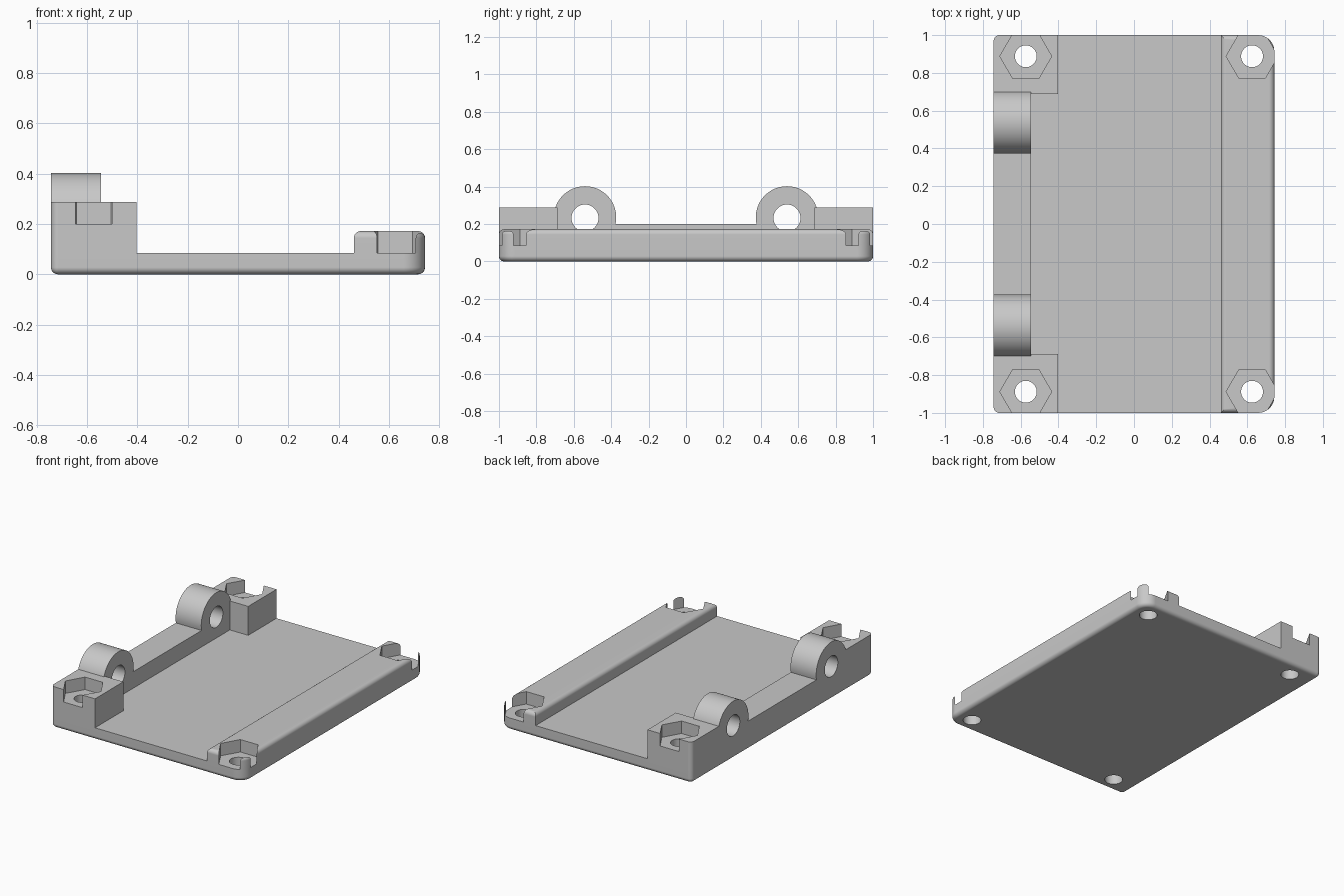
import bpy, bmesh, math
from mathutils import Matrix

if "Cube" in bpy.data.objects:
    bpy.data.objects.remove(bpy.data.objects["Cube"], do_unlink=True)

GREY = (0.58, 0.58, 0.58, 1)
mat = bpy.data.materials.new("light grey plastic")
mat.use_nodes = True
mat.diffuse_color = GREY
mat.node_tree.nodes["Principled BSDF"].inputs["Base Color"].default_value = GREY

X, FLOOR, BAR_TOP, RAIL_TOP, BLOCK_TOP = 0.743, 0.085, 0.172, 0.2, 0.287
BAR_X, RAIL_X, BLOCK_X, BLOCK_Y = 0.46, -0.545, -0.403, 0.688
LEFT_HOLE, RIGHT_HOLE, HOLE_Y = -0.573, 0.625, 0.888
KNUCKLE_Y, KNUCKLE_Z, KNUCKLE_R = 0.54, 0.235, 0.167


def add(name, bm):
    bmesh.ops.recalc_face_normals(bm, faces=bm.faces)
    me = bpy.data.meshes.new(name)
    bm.to_mesh(me)
    bm.free()
    me.materials.append(mat)
    ob = bpy.data.objects.new(name, me)
    bpy.context.collection.objects.link(ob)
    return ob


def box(x0, x1, y0, y1, z0, z1):
    bm = bmesh.new()
    bmesh.ops.create_cube(bm, size=1)
    for v in bm.verts:
        v.co.x = x1 if v.co.x > 0 else x0
        v.co.y = y1 if v.co.y > 0 else y0
        v.co.z = z1 if v.co.z > 0 else z0
    return bm


def round_edges(bm, test, radius, segments=6):
    edges = [e for e in bm.edges if all(test(v.co) for v in e.verts)]
    bmesh.ops.bevel(bm, geom=edges, offset=radius, segments=segments,
                    profile=0.5, affect='EDGES')


def round_uprights(bm, test, radius):
    edges = [e for e in bm.edges
             if abs(e.verts[0].co.z - e.verts[1].co.z) > 0.01
             and all(test(v.co) for v in e.verts)]
    bmesh.ops.bevel(bm, geom=edges, offset=radius, segments=8,
                    profile=0.5, affect='EDGES')


def prism(name, sides, radius, depth, matrix):
    bm = bmesh.new()
    bmesh.ops.create_cone(bm, cap_ends=True, segments=sides, radius1=radius,
                          radius2=radius, depth=depth, matrix=matrix)
    ob = add(name, bm)
    ob.hide_render = True
    return ob


def bolt_hole(x, y):
    return prism("hole_cutter", 40, 0.058, 2, Matrix.Translation((x, y, 0)))


def nut_pocket(x, y, bottom):
    turn = Matrix.Rotation(math.pi / 2, 4, 'Z')
    cutter = prism("pocket_cutter", 6, 0.137, 1,
                   Matrix.Translation((x, y, bottom + 0.5)) @ turn)
    # Put a hexagon corner on the x axis whichever way the primitive starts
    if max(v.co.x for v in cutter.data.vertices) < x + 0.13:
        cutter.data.transform(Matrix.Translation((x, y, 0)) @ turn
                              @ Matrix.Translation((-x, -y, 0)))
    return cutter


def finish(ob, cutters=()):
    bpy.ops.object.select_all(action='DESELECT')
    bpy.context.view_layer.objects.active = ob
    ob.select_set(True)
    for c in cutters:
        m = ob.modifiers.new("cut", 'BOOLEAN')
        m.operation, m.solver, m.object = 'DIFFERENCE', 'EXACT', c
        bpy.ops.object.modifier_apply(modifier=m.name)
        bpy.data.objects.remove(c, do_unlink=True)
    bpy.ops.object.shade_smooth_by_angle(angle=math.radians(30))
    ob.modifiers.new("even shading", 'WEIGHTED_NORMAL').keep_sharp = True


# Base plate with rounded corners and rounded underside rim
bm = box(-X, X, -1, 1, 0, FLOOR)
round_uprights(bm, lambda c: c.x > 0, 0.085)
round_uprights(bm, lambda c: c.x < -X + 0.001, 0.03)
round_edges(bm, lambda c: c.z < 0.001, 0.028)
finish(add("base_plate", bm), [bolt_hole(x, s * HOLE_Y)
                               for x in (LEFT_HOLE, RIGHT_HOLE) for s in (-1, 1)])

# Raised bar on the right edge, with nut pockets at both ends
bm = box(BAR_X, X, -1, 1, FLOOR, BAR_TOP)
round_uprights(bm, lambda c: c.x > X - 0.001, 0.085)
round_edges(bm, lambda c: c.z > BAR_TOP - 0.001, 0.028)
finish(add("edge_bar", bm), [nut_pocket(RIGHT_HOLE, s * HOLE_Y, 0) for s in (-1, 1)])

# Corner blocks with nut pockets
for s, name in ((-1, "front_corner_block"), (1, "back_corner_block")):
    y0, y1 = sorted((s * BLOCK_Y, s))
    bm = box(-X, BLOCK_X, y0, y1, FLOOR, BLOCK_TOP)
    round_uprights(bm, lambda c: c.x < -X + 0.001 and abs(c.y) > 0.99, 0.03)
    finish(add(name, bm), [bolt_hole(LEFT_HOLE, s * HOLE_Y),
                           nut_pocket(LEFT_HOLE, s * HOLE_Y, RAIL_TOP)])

# Hinge rail: one profile with two round knuckles, extruded along x
dip = math.asin((KNUCKLE_Z - RAIL_TOP) / KNUCKLE_R)
steps = 36
profile = []
for cy in (KNUCKLE_Y, -KNUCKLE_Y):
    for i in range(steps + 1):
        a = -dip + (math.pi + 2 * dip) * i / steps
        profile.append((cy + KNUCKLE_R * math.cos(a), KNUCKLE_Z + KNUCKLE_R * math.sin(a)))
profile += [(profile[-1][0], FLOOR), (profile[0][0], FLOOR)]
bm = bmesh.new()
face = bm.faces.new([bm.verts.new((-X, y, z)) for y, z in profile])
side = bmesh.ops.extrude_face_region(bm, geom=[face])
bmesh.ops.translate(bm, vec=(RAIL_X + X, 0, 0),
                    verts=[g for g in side["geom"] if isinstance(g, bmesh.types.BMVert)])
lay = Matrix.Rotation(math.pi / 2, 4, 'Y')
finish(add("hinge_rail", bm),
       [prism("pin_cutter", 40, 0.072, 1, Matrix.Translation((RAIL_X, s * KNUCKLE_Y, 0.232)) @ lay)
        for s in (-1, 1)])
